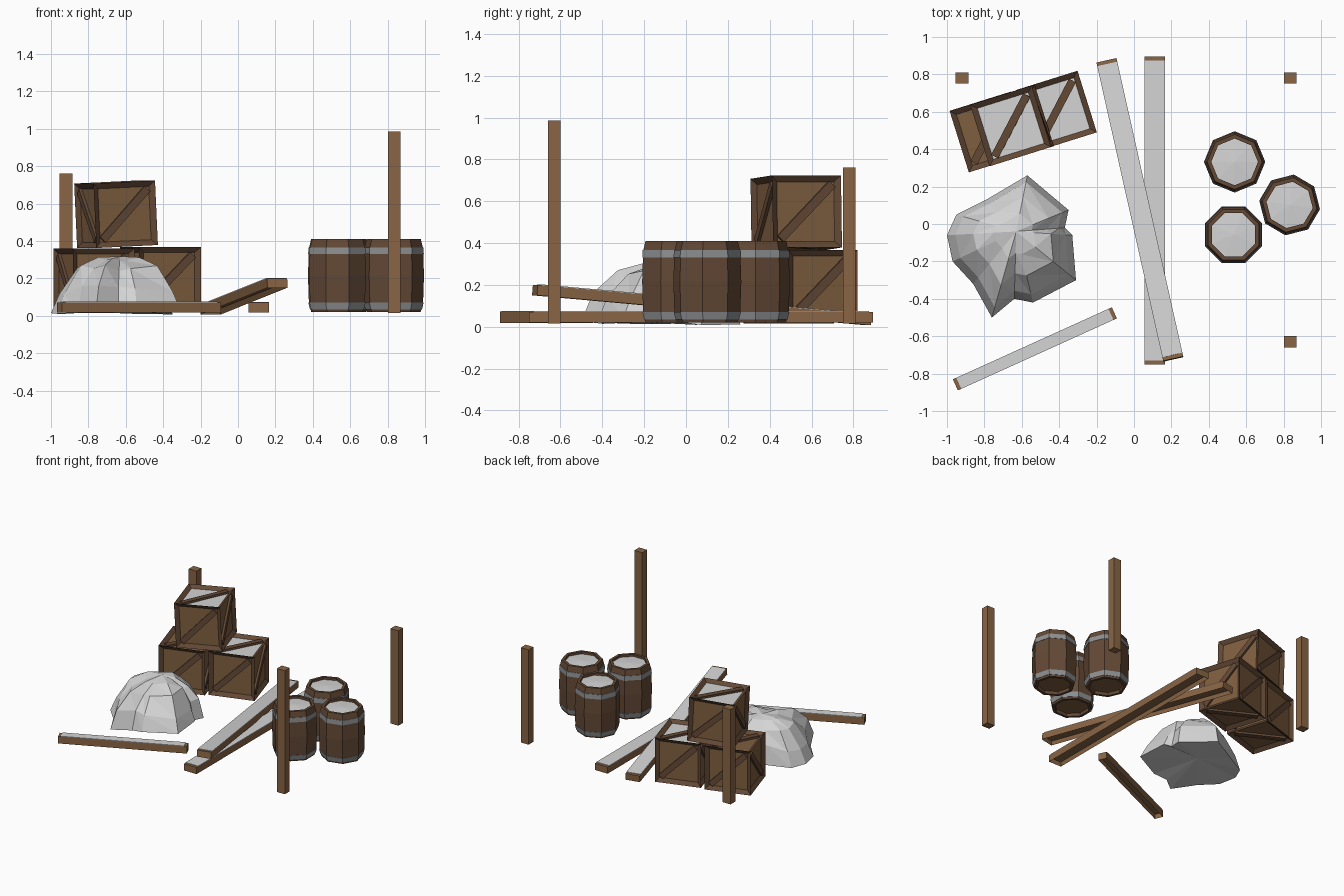
import bpy, bmesh, math, random
from mathutils import Vector, Matrix

random.seed(4)
cube = bpy.data.objects.get("Cube")
if cube:
    bpy.data.objects.remove(cube, do_unlink=True)


def material(name, color):
    m = bpy.data.materials.new(name)
    m.use_nodes = True
    m.diffuse_color = (*color, 1)
    m.node_tree.nodes["Principled BSDF"].inputs["Base Color"].default_value = (*color, 1)
    return m


DARK, WOOD, SNOW, METAL, PANEL = range(5)
MATS = [material("dark wood", (0.125, 0.066, 0.036)),
        material("light wood", (0.25, 0.13, 0.058)),
        material("snow", (0.66, 0.66, 0.66)),
        material("grey metal", (0.27, 0.28, 0.29)),
        material("panel wood", (0.21, 0.112, 0.05))]


def finish(bm, name, matrix=Matrix()):
    bmesh.ops.recalc_face_normals(bm, faces=bm.faces)
    me = bpy.data.meshes.new(name)
    bm.to_mesh(me)
    bm.free()
    for m in MATS:
        me.materials.append(m)
    ob = bpy.data.objects.new(name, me)
    ob.matrix_world = matrix
    bpy.context.collection.objects.link(ob)
    return ob


def add_box(bm, size, matrix=Matrix(), mat=0):
    verts = bmesh.ops.create_cube(bm, size=1, matrix=matrix @ Matrix.Diagonal((*size, 1)))["verts"]
    faces = list({f for v in verts for f in v.link_faces})
    for f in faces:
        f.material_index = mat
    return faces


# Beams: hollow underneath, thin snow plate on top
def beam(name, start, end, width, thick):
    a, b = Vector(start), Vector(end)
    x = (b - a).normalized()
    y = Vector((0, 0, 1)).cross(x).normalized()
    rot = Matrix((x, y, x.cross(y))).transposed().to_4x4()
    length = (b - a).length
    bm = bmesh.new()
    faces = add_box(bm, (length, width, thick), mat=WOOD)
    under = [f for f in faces if f.normal.z < -0.9]
    bmesh.ops.inset_region(bm, faces=under, thickness=0.01, depth=-thick * 0.6)
    add_box(bm, (length - 0.04, width, 0.004),
            Matrix.Translation((0, 0, thick / 2 + 0.002)), SNOW)
    finish(bm, name, Matrix.Translation((a + b) / 2) @ rot)


beam("straight_beam", (0.11, -0.75, 0.045), (0.11, 0.895, 0.045), 0.11, 0.052)
beam("leaning_beam", (-0.147, 0.873, 0.032), (0.21, -0.722, 0.175), 0.11, 0.05)
beam("short_beam", (-0.955, -0.86, 0.045), (-0.105, -0.475, 0.045), 0.065, 0.054)

# Upright posts
for name, x, y, top in (("back_right_post", -0.92, 0.78, 0.76),
                        ("back_left_post", 0.835, 0.78, 0.76),
                        ("front_left_post", 0.835, -0.63, 0.985)):
    bm = bmesh.new()
    add_box(bm, (0.068, 0.06, top - 0.015), mat=WOOD)
    finish(bm, name, Matrix.Translation((x, y, (top + 0.015) / 2)))


# Crates: framed cube with recessed panels and a diagonal brace on each side
def crate(name, center, tilt, snowy):
    s, rim, deep = 0.345, 0.042, 0.022
    bm = bmesh.new()
    faces = add_box(bm, (s, s, s), mat=DARK)
    bmesh.ops.inset_individual(bm, faces=faces, thickness=rim, depth=-deep)
    for f in faces:
        f.material_index = SNOW if snowy and f.normal.z > 0.9 else PANEL
    turns = [Matrix.Rotation(math.radians(90 * i), 4, "Z") @ Matrix.Rotation(math.pi / 2, 4, "X")
             for i in range(4)]
    turns += [Matrix(), Matrix.Rotation(math.pi, 4, "X")]
    for i, turn in enumerate(turns):
        slant = Matrix.Rotation(math.radians(-45 if i == 3 else 45), 4, "Z")
        place = Matrix.Translation((0, 0, s / 2 - deep / 2 - 0.004))
        add_box(bm, (0.37, 0.042, deep - 0.004), turn @ place @ slant, DARK)
    finish(bm, name, Matrix.Translation(center) @ Matrix.Rotation(math.radians(17.4), 4, "Z")
           @ Matrix.Rotation(math.radians(tilt), 4, "Y"))


crate("left_crate", (-0.415, 0.603, 0.195), 0, True)
crate("right_crate", (-0.77, 0.492, 0.187), 0, False)
crate("top_crate", (-0.652, 0.527, 0.543), -2.7, True)


# Barrels: eight staves turned from a profile
def turned(bm, profile, mats, sides=8):
    rings = []
    for r, z in profile:
        if r == 0:
            rings.append([bm.verts.new((0, 0, z))] * sides)
        else:
            rings.append([bm.verts.new((r * math.cos(2 * math.pi * i / sides),
                                        r * math.sin(2 * math.pi * i / sides), z))
                          for i in range(sides)])
    for lower, upper, mat in zip(rings, rings[1:], mats):
        for i in range(sides):
            j = (i + 1) % sides
            corners = dict.fromkeys((lower[i], lower[j], upper[j], upper[i]))
            bm.faces.new(list(corners)).material_index = mat


BODY = [(0, 0.045), (0.125, 0.045), (0.125, 0.02), (0.146, 0.02), (0.159, 0.07), (0.164, 0.215),
        (0.159, 0.36), (0.147, 0.41), (0.125, 0.41), (0.125, 0.392), (0, 0.4)]
for name, x, y, turn in (("back_barrel", 0.538, 0.332, 0),
                         ("front_barrel", 0.532, -0.058, 22.5),
                         ("side_barrel", 0.832, 0.102, -8)):
    bm = bmesh.new()
    turned(bm, BODY, [PANEL] + [DARK] * 8 + [SNOW])
    for low, high, r0, r1 in ((0.034, 0.07, 0.153, 0.162), (0.33, 0.366, 0.163, 0.161)):
        turned(bm, [(0.14, low), (r0, low), (r1, high), (0.14, high)], [METAL] * 3)
    finish(bm, name, Matrix.Translation((x, y, 0)) @ Matrix.Rotation(math.radians(turn), 4, "Z"))

# Snow pile: faceted mound lofted from its ragged outline
OUTLINE = [(-1, -0.06), (-0.95, 0.05), (-0.79, 0.13), (-0.57, 0.26), (-0.35, 0.075), (-0.37, -0.02),
           (-0.33, -0.06), (-0.31, -0.3), (-0.54, -0.42), (-0.64, -0.4), (-0.76, -0.5),
           (-0.86, -0.32), (-0.97, -0.2)]
peak = Vector((-0.63, -0.04, 0))
bm = bmesh.new()
rings = []
for scale, height, rough in ((1, 0.025, 0.02), (0.88, 0.14, 0.03), (0.62, 0.25, 0.025), (0.32, 0.305, 0.012)):
    ring = []
    for x, y in OUTLINE:
        p = peak.lerp(Vector((x, y, 0)), scale)
        p.z = height + random.uniform(-rough, rough)
        ring.append(bm.verts.new(p))
    rings.append(ring)
n = len(OUTLINE)
for low, high in zip(rings, rings[1:]):
    for i in range(n):
        j = (i + 1) % n
        bm.faces.new((low[i], low[j], high[j]))
        bm.faces.new((low[i], high[j], high[i]))
for ring, z in ((rings[-1], 0.318), (rings[0], 0.03)):
    tip = bm.verts.new((peak.x, peak.y, z))
    for i in range(n):
        bm.faces.new((ring[i], ring[(i + 1) % n], tip))
for f in bm.faces:
    f.material_index = SNOW
finish(bm, "snow_pile")
